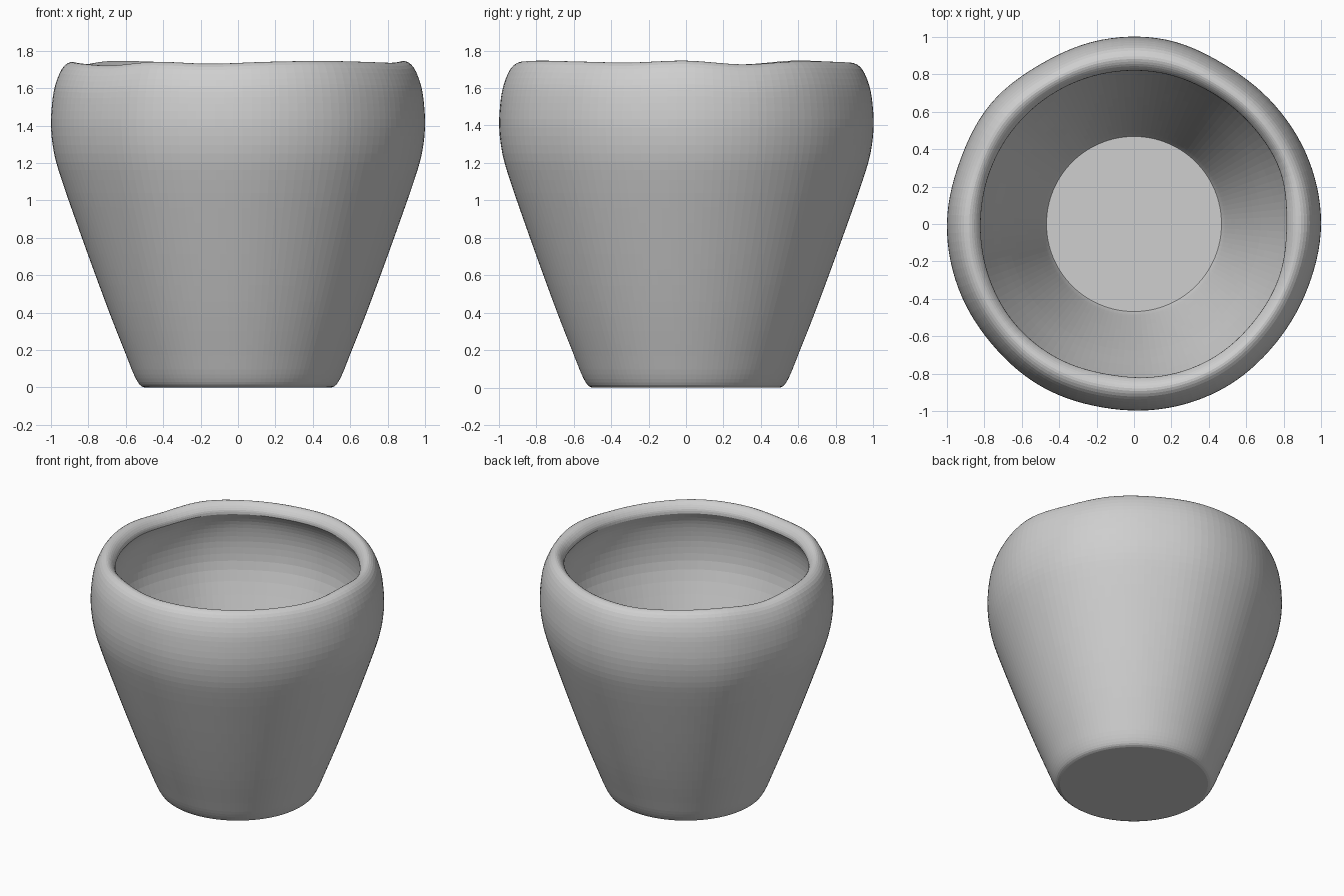
import bpy
import bmesh
from math import cos, sin, pi

cube = bpy.data.objects.get("Cube")
if cube:
    bpy.data.objects.remove(cube)

GREY = (0.62, 0.62, 0.62, 1)
clay = bpy.data.materials.new("grey clay")
clay.use_nodes = True
clay.diffuse_color = GREY
clay.node_tree.nodes["Principled BSDF"].inputs["Base Color"].default_value = GREY


def blend(a, b, c, d, t):
    """Smooth curve from b to c, guided by the neighbours a and d."""
    return 0.5 * (2 * b + (c - a) * t + (2 * a - 5 * b + 4 * c - d) * t * t
                  + (3 * b - a - 3 * c + d) * t ** 3)


def smooth_path(points, steps):
    """Resample an open path through all its points."""
    padded = [points[0]] + points + [points[-1]]
    path = []
    for i in range(len(points) - 1):
        for s in range(steps):
            path.append([blend(*group, s / steps) for group in zip(*padded[i:i + 4])])
    return path + [points[-1]]


def smooth_loop(values, steps):
    """Resample a closed ring of values."""
    n = len(values)
    return [blend(*[values[(i + k) % n] for k in (-1, 0, 1, 2)], s / steps)
            for i in range(n) for s in range(steps)]


# Hand-pressed waves in hundredths, one value every 20 degrees:
# outer wall radius, mouth radius and rim height
STEPS = 7
wall_wave = smooth_loop([0, -.5, -1.5, -2, 0, 0, -1, 0, -1,
                         0, 0, -.5, 0, -.5, 0, 0, -1, -1], STEPS)
mouth_wave = smooth_loop([-.5, 1, 0, -.5, 0, 0, 0, 0, 0,
                          0, .5, 1, .5, -.5, .5, 1, .5, .5], STEPS)
rim_wave = smooth_loop([0, -2, -.5, -.5, -1, -1.5, -.5, 0, -2,
                        -.5, -1.5, -2.5, -.5, -1.5, -.5, 0, -.5, -1], STEPS)
SEGMENTS = len(wall_wave)

# Profile points: radius, height, strength of wall wave, strength of mouth wave
outer = [(.50, 0, 0, 0), (.526, .015, 0, 0), (.557, .07, 0, 0), (.597, .17, 0, 0),
         (.68, .38, .1, 0), (.773, .63, .3, 0), (.863, .88, .6, 0), (.943, 1.11, .9, 0),
         (.983, 1.25, 1, 0), (1.0, 1.39, 1, 0), (.994, 1.52, 1, 0), (.977, 1.62, 1, 0),
         (.94, 1.71, 1, 0), (.895, 1.745, .8, .2), (.855, 1.735, .3, .7),
         (.825, 1.70, 0, 1), (.82, 1.67, 0, 1)]
inner = [(.82, 1.67, 0, 1), (.86, 1.60, .3, .7), (.887, 1.51, .8, .2), (.898, 1.39, 1, 0),
         (.88, 1.23, 1, 0), (.793, .98, .7, 0), (.677, .68, .3, 0), (.57, .38, .1, 0),
         (.497, .17, 0, 0), (.478, .12, 0, 0), (.468, .10, 0, 0)]
profile = smooth_path(outer, 3)[:-1] + smooth_path(inner, 3)

# Pot: dented lathe with a flat base and a flat inside floor
bm = bmesh.new()
rings = []
for radius, height, wall, mouth in profile:
    rim = max(0, (height - 1.45) / .3)
    ring = []
    for k in range(SEGMENTS):
        a = 2 * pi * k / SEGMENTS
        r = radius + (wall * wall_wave[k] + mouth * mouth_wave[k]) / 100
        z = height + rim * rim_wave[k] / 100
        ring.append(bm.verts.new((r * cos(a), r * sin(a), z)))
    rings.append(ring)
for low, high in zip(rings, rings[1:]):
    for k in range(SEGMENTS):
        n = (k + 1) % SEGMENTS
        bm.faces.new((low[k], low[n], high[n], high[k]))
bm.faces.new(rings[0][::-1])
bm.faces.new(rings[-1])

mesh = bpy.data.meshes.new("pot")
bm.to_mesh(mesh)
bm.free()
mesh.materials.append(clay)
pot = bpy.data.objects.new("pot", mesh)
bpy.context.collection.objects.link(pot)
